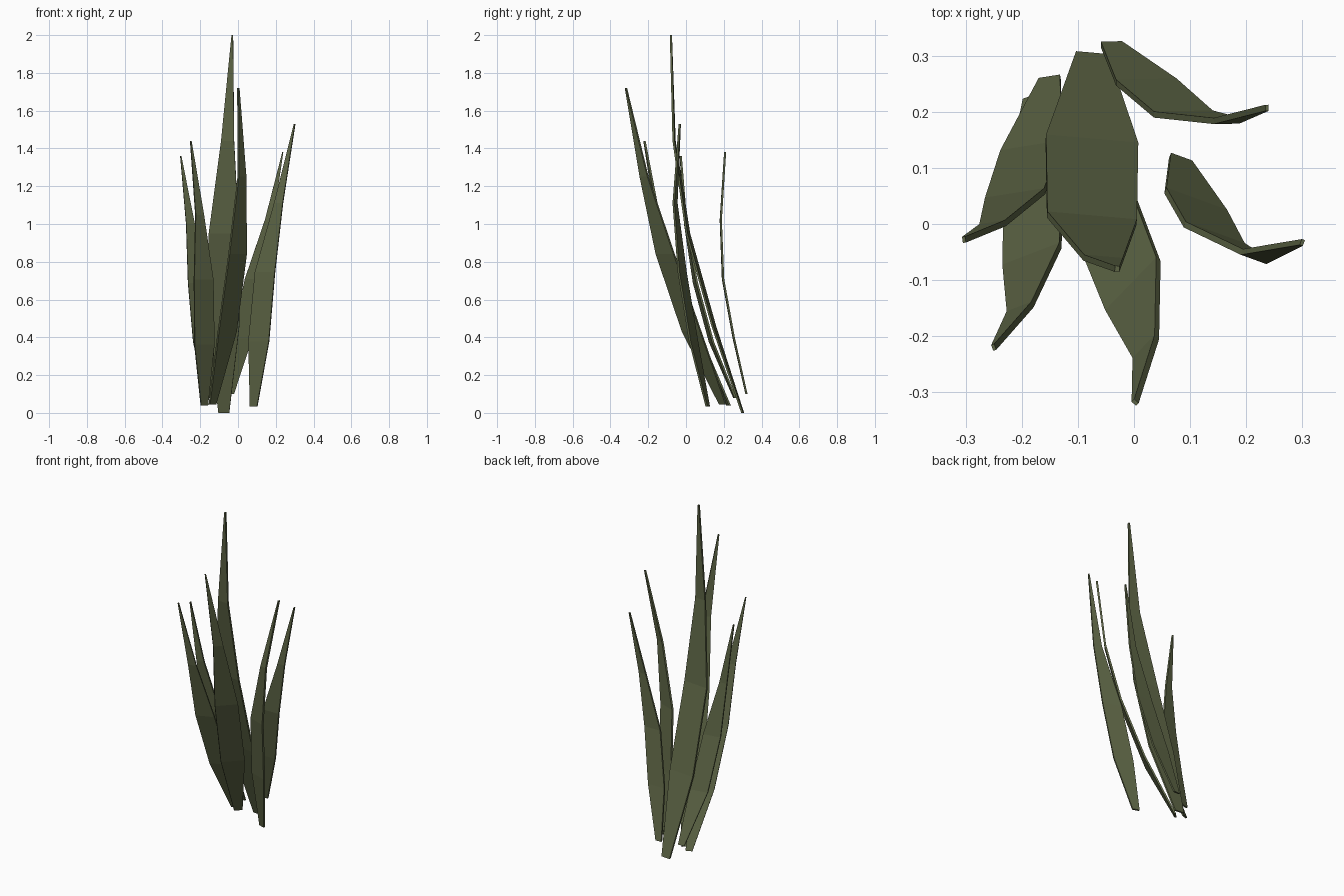
import bpy, bmesh
from math import radians, sin, cos
from mathutils import Vector

if "Cube" in bpy.data.objects:
    bpy.data.objects.remove(bpy.data.objects["Cube"])

leaf = bpy.data.materials.new("olive_leaf")
leaf.diffuse_color = (0.11, 0.13, 0.06, 1)
leaf.use_nodes = True
leaf.node_tree.nodes["Principled BSDF"].inputs["Base Color"].default_value = leaf.diffuse_color

HEIGHTS = (0, 0.23, 0.475, 0.72, 1)       # ring heights along each blade
WIDTHS = (0.35, 1, 0.97, 0.42, 0.05)      # shared blade outline
THICKNESS = 0.011


def blade(name, width, angle, z0, z1, path):
    """Loft a thin flat blade along a bent centre line."""
    a = radians(angle)
    side = Vector((cos(a), sin(a), 0))
    back = Vector((-sin(a), cos(a), 0)) * THICKNESS / 2
    bm = bmesh.new()
    rings = []
    for (x, y), h, w in zip(path, HEIGHTS, WIDTHS):
        c = Vector((x, y, z0 + (z1 - z0) * h))
        s = side * width * w / 2
        rings.append([bm.verts.new(p) for p in
                      (c - s - back, c + s - back, c + s + back, c - s + back)])
    for lo, hi in zip(rings, rings[1:]):
        for i in range(4):
            j = (i + 1) % 4
            bm.faces.new((lo[i], lo[j], hi[j], hi[i]))
    bm.faces.new(rings[0][::-1])
    bm.faces.new(rings[-1])
    bmesh.ops.recalc_face_normals(bm, faces=bm.faces)
    mesh = bpy.data.meshes.new(name)
    bm.to_mesh(mesh)
    bm.free()
    mesh.materials.append(leaf)
    bpy.context.collection.objects.link(bpy.data.objects.new(name, mesh))


# Tall centre blade
blade("centre_blade", 0.165, -5, 0, 2.0,
      [(-.075, .30), (-.075, .147), (-.075, .01), (-.055, -.063), (-.03, -.08)])
# Blade leaning forward
blade("front_blade", 0.135, 46, .045, 1.72,
      [(-.135, .195), (-.057, .03), (-.002, -.11), (.021, -.222), (.002, -.318)])
# Two blades on the left
blade("front_left_blade", 0.112, 21, .04, 1.44,
      [(-.178, .225), (-.178, .075), (-.182, -.058), (-.203, -.152), (-.25, -.22)])
blade("left_blade", 0.11, 9, .08, 1.36,
      [(-.15, .258), (-.183, .135), (-.212, .05), (-.252, -.002), (-.303, -.028)])
# Two blades on the right
blade("back_right_blade", 0.108, 1, .1, 1.38,
      [(-.04, .32), (.022, .253), (.088, .196), (.165, .184), (.237, .207)])
blade("right_blade", 0.115, -20, .035, 1.53,
      [(.083, .115), (.11, .04), (.143, -.02), (.215, -.058), (.30, -.033)])
